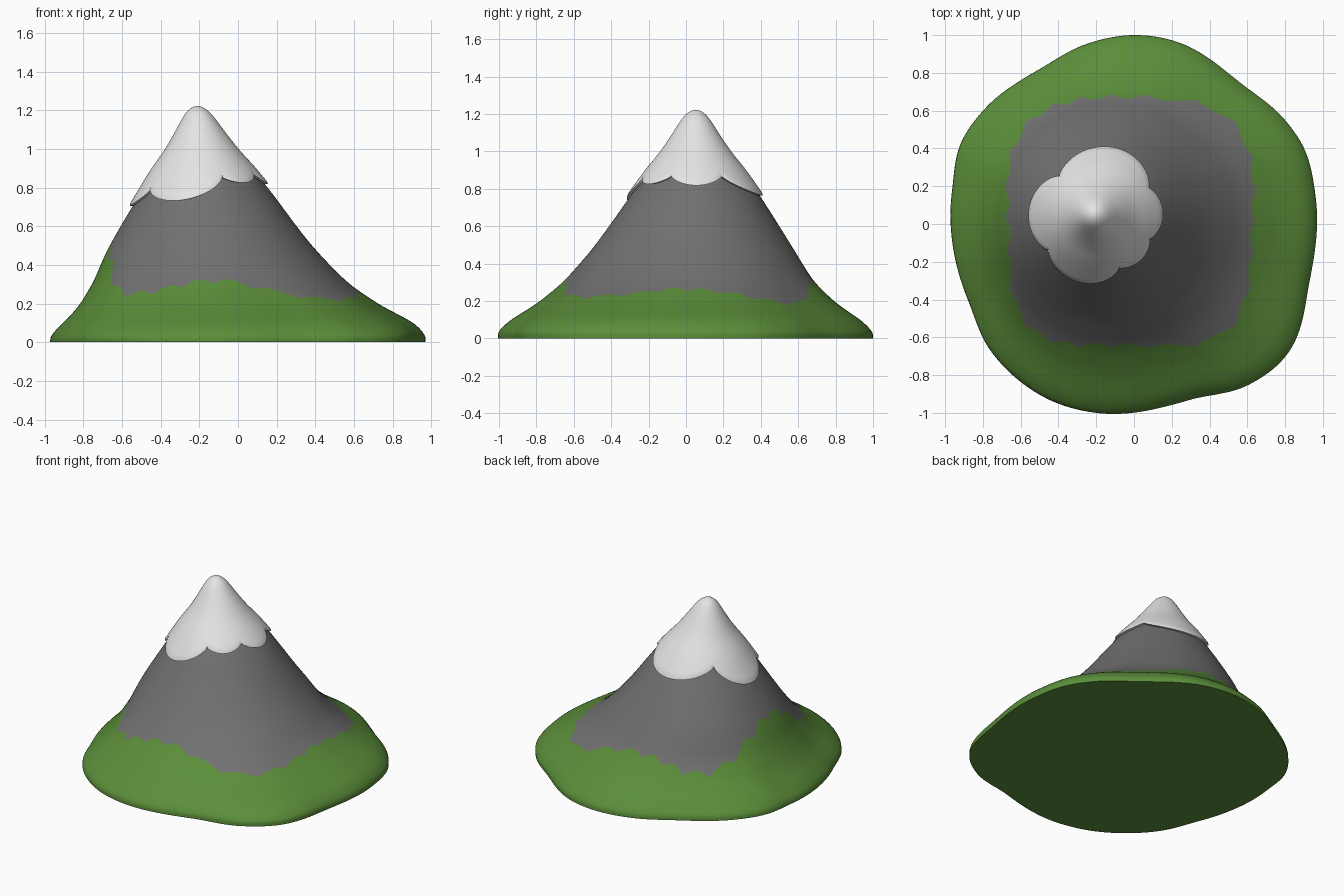
import bpy, math

if "Cube" in bpy.data.objects:
    bpy.data.objects.remove(bpy.data.objects["Cube"])

N = 240  # columns around the mountain


def spline(pts, x):
    """Smooth curve through (x, value...) points; returns the value."""
    if x <= pts[0][0]:
        return pts[0][1]
    if x >= pts[-1][0]:
        return pts[-1][1]
    i = max(k for k in range(len(pts) - 1) if pts[k][0] <= x)

    def slope(k):
        a, b = pts[max(k - 1, 0)], pts[min(k + 1, len(pts) - 1)]
        return (b[1] - a[1]) / (b[0] - a[0])
    (x0, y0), (x1, y1) = pts[i], pts[i + 1]
    d = x1 - x0
    t = (x - x0) / d
    return (y0 * (1 + 2 * t) * (1 - t) ** 2 + slope(i) * d * t * (1 - t) ** 2
            + y1 * t * t * (3 - 2 * t) + slope(i + 1) * d * t * t * (t - 1))


def material(name, rgb):
    m = bpy.data.materials.new(name)
    m.diffuse_color = (*rgb, 1)
    m.use_nodes = True
    m.node_tree.nodes["Principled BSDF"].inputs["Base Color"].default_value = m.diffuse_color
    return m


# Footprint seen from above, turned into radius by angle
foot = [(0, 1), (.24, .96), (.56, .75), (.8, .55), (.905, .39), (.963, .13), (.93, -.3),
        (.825, -.67), (.61, -.85), (.3, -.93), (-.2, -1), (-.47, -.92), (-.76, -.67),
        (-.88, -.4), (-.963, .18), (-.92, .42), (-.79, .61), (-.5, .82), (-.26, .95)]
polar = sorted((math.atan2(y, x), math.hypot(x, y)) for x, y in foot)
polar = [(a + k * math.tau, r) for k in (-1, 0, 1) for a, r in polar]
angles = [math.tau * i / N for i in range(N)]
outline = {a: spline(polar, a) for a in angles}

# Height profiles: half width, and drift of the centre toward the peak
rock_profile = [(0, 1), (.03, .997), (.06, .975), (.1, .93), (.15, .855), (.2, .785), (.3, .675),
                (.4, .595), (.5, .523), (.6, .455), (.7, .388), (.8, .32), (.9, .248),
                (1, .17), (1.1, .105), (1.15, .07), (1.2, .01)]
snow_profile = [(.65, .444), (.7, .41), (.8, .342), (.9, .27), (1, .19), (1.1, .122),
                (1.15, .09), (1.19, .06), (1.21, .036), (1.22, .015), (1.223, 0)]
centre_x = [(0, 0), (.1, 0), (.2, -.045), (.3, -.088), (.5, -.14), (.8, -.167), (1.22, -.21)]
centre_y = [(0, 0), (.1, 0), (.3, .015), (.5, .038), (.8, .05), (1.22, .052)]


def surface(profile, a, z, shrink=0):
    b = min(max((z - .05) / .4, 0), 1)           # footprint rounds off with height
    r = spline(profile, z) * (outline[a] * (1 - b) + b) - shrink
    return (spline(centre_x, z) + r * math.cos(a), spline(centre_y, z) + r * math.sin(a), z)


def tree_line(a):
    """Height where the slope crosses a scalloped, squarish line."""
    lo, hi = .1, .8
    for _ in range(18):
        z = (lo + hi) / 2
        x, y, _z = surface(rock_profile, a, z)
        d = (abs((x + .02) / .65) ** 3.6 + abs((y - .01) / .66) ** 3.6) ** (1 / 3.6)
        edge = 1.02 - .04 * abs(math.sin(12 * a + .6 * math.sin(3 * a))) + .01 * math.sin(5 * a)
        lo, hi = (z, hi) if d > edge else (lo, z)
    return lo


# Snow line: notch angle, notch height, depth of the lobe that follows
notches = [(29, .88, .095), (138, .86, .11), (213, .80, .085), (288, .865, .035),
           (333, .88, .05), (389, .88, 0)]


def snow_line(a):
    deg = math.degrees(a)
    deg += 360 if deg < 29 else 0
    for (a0, z0, depth), (a1, z1, _) in zip(notches, notches[1:]):
        if deg <= a1:
            t = (deg - a0) / (a1 - a0)
            return z0 + (z1 - z0) * t - depth * max(math.sin(math.pi * t), 0) ** .75


def build(name, columns, apex, mats, split=0, base=False):
    """Skin columns of points into a closed-top shell; faces above row split use material 1."""
    rows = len(columns[0])
    verts = [p for c in columns for p in c] + [apex]
    faces, idx = [], []
    for i in range(N):
        p, q = i * rows, (i + 1) % N * rows
        for j in range(rows - 1):
            faces.append((p + j, q + j, q + j + 1, p + j + 1))
            idx.append(1 if split and j >= split else 0)
        faces.append((p + rows - 1, q + rows - 1, len(verts) - 1))
        idx.append(1 if split else 0)
    if base:
        faces.append(tuple(i * rows for i in reversed(range(N))))
        idx.append(0)
    me = bpy.data.meshes.new(name)
    me.from_pydata(verts, [], faces)
    for m in mats:
        me.materials.append(m)
    me.polygons.foreach_set("material_index", idx)
    ob = bpy.data.objects.new(name, me)
    bpy.context.collection.objects.link(ob)
    bpy.ops.object.select_all(action='DESELECT')
    ob.select_set(True)
    bpy.context.view_layer.objects.active = ob
    bpy.ops.object.shade_smooth_by_angle(angle=math.radians(40))


grass = material("grass green", (.105, .27, .042))
rock = material("rock grey", (.165, .165, .165))
snow = material("snow white", (.78, .78, .78))

# Mountain body: grass rows up to the tree line, rock rows above it
G, R = 18, 26
body = []
for a in angles:
    zt = tree_line(a)
    zs = [zt * (j / G) ** 1.3 for j in range(G)]
    zs += [zt + (1.15 - zt) * j / R for j in range(R + 1)]
    body.append([surface(rock_profile, a, z) for z in zs])
build("mountain", body, (-.2, .052, 1.18), [grass, rock], split=G, base=True)

# Snow cap: thick lobed shell with a tucked-in lower lip
S = 22
cap = []
for a in angles:
    zb = snow_line(a)
    col = [surface(snow_profile, a, zb - .012, .04), surface(snow_profile, a, zb - .012, .006)]
    col += [surface(snow_profile, a, 1.2225 - (1.2225 - zb) * (1 - j / S) ** 1.5) for j in range(S)]
    cap.append(col)
build("snow_cap", cap, (-.21, .052, 1.2225), [snow])
